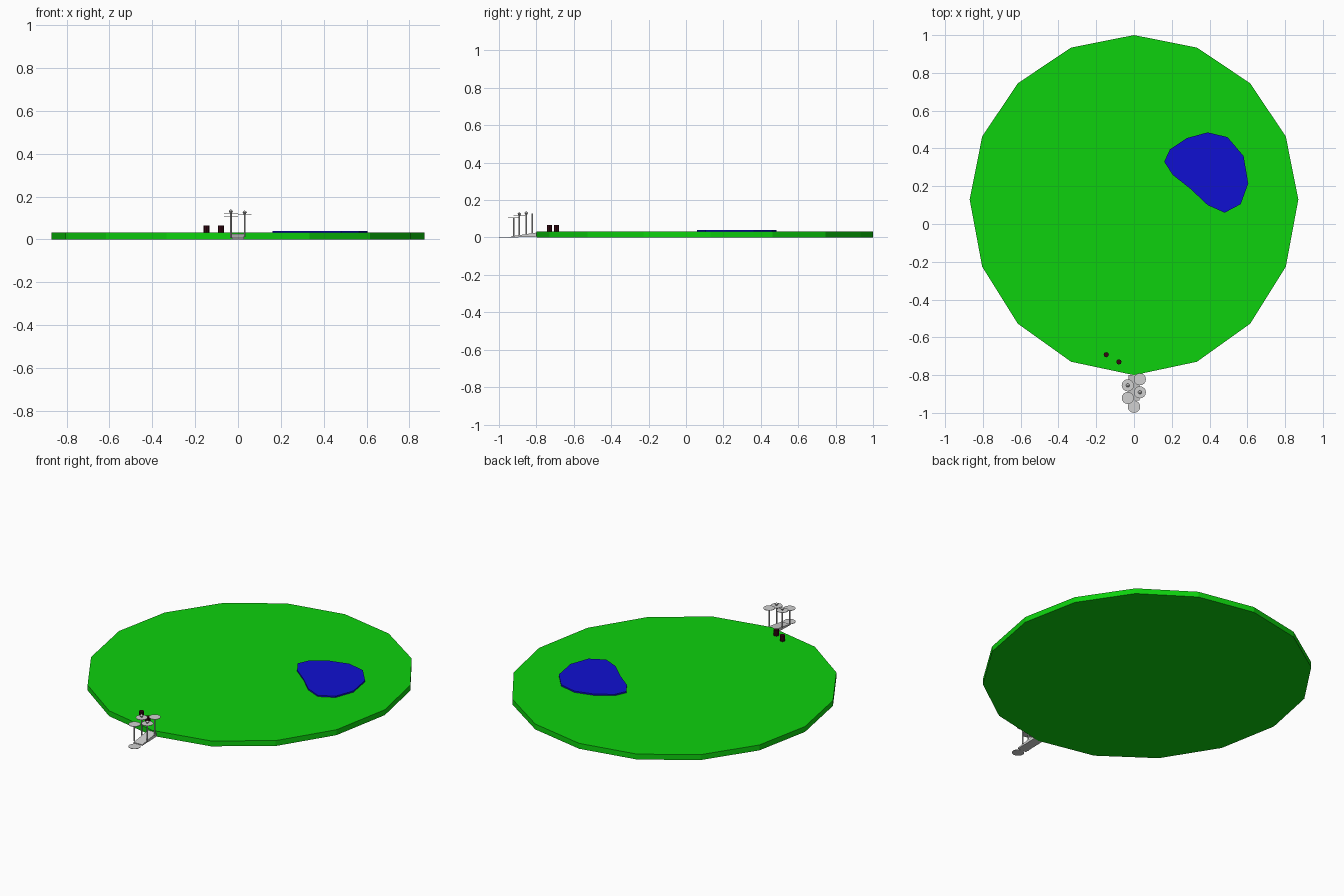
import bpy, bmesh, math
from mathutils import Vector

cube = bpy.data.objects.get("Cube")
if cube:
    bpy.data.objects.remove(cube, do_unlink=True)


def material(name, rgb):
    m = bpy.data.materials.new(name)
    m.use_nodes = True
    m.diffuse_color = (*rgb, 1)
    m.node_tree.nodes["Principled BSDF"].inputs["Base Color"].default_value = (*rgb, 1)
    return m


GREEN = material("grass green", (0.004, 0.64, 0.004))
BLUE = material("water blue", (0.005, 0.005, 0.64))
GREY = material("pale grey", (0.64, 0.64, 0.64))
MAROON = material("dark maroon", (0.035, 0.002, 0.006))


def finish(name, bm, mat):
    bmesh.ops.recalc_face_normals(bm, faces=bm.faces)
    mesh = bpy.data.meshes.new(name)
    bm.to_mesh(mesh)
    bm.free()
    mesh.materials.append(mat)
    obj = bpy.data.objects.new(name, mesh)
    bpy.context.collection.objects.link(obj)
    return obj


def slab(name, outline, z0, z1, mat):
    """Extrude a flat outline straight up from z0 to z1."""
    bm = bmesh.new()
    face = bm.faces.new([bm.verts.new((x, y, z0)) for x, y in outline])
    top = bmesh.ops.extrude_face_region(bm, geom=[face])["geom"]
    bmesh.ops.translate(bm, vec=(0, 0, z1 - z0),
                        verts=[g for g in top if isinstance(g, bmesh.types.BMVert)])
    return finish(name, bm, mat)


def column(name, x, y, z0, z1, r, mat, sides=12, r_top=None):
    """Upright cylinder or cone between two heights."""
    bm = bmesh.new()
    bmesh.ops.create_cone(bm, cap_ends=True, segments=sides, radius1=r,
                          radius2=r if r_top is None else r_top, depth=z1 - z0)
    bmesh.ops.translate(bm, vec=(x, y, (z0 + z1) / 2), verts=bm.verts)
    return finish(name, bm, mat)


# Island: sixteen sides, front half stretched a little towards the jetty
TOP = 0.032
outline = []
for i in range(16):
    a = i * math.tau / 16
    s = math.sin(a)
    outline.append((0.87 * math.cos(a), 0.13 + s * (0.87 if s > 0 else 0.93)))
slab("island", outline, 0, TOP, GREEN)

# Pond
pond = [(0.16, 0.33), (0.19, 0.395), (0.28, 0.455), (0.39, 0.485),
        (0.495, 0.46), (0.58, 0.36), (0.605, 0.215), (0.565, 0.105),
        (0.48, 0.06), (0.39, 0.10), (0.30, 0.185), (0.205, 0.26)]
slab("pond", pond, TOP - 0.002, 0.04, BLUE)

# Two stumps on the shore
for i, (x, y) in enumerate([(-0.147, -0.692), (-0.08, -0.73)]):
    column(f"stump_{i + 1}", x, y, TOP - 0.002, 0.066, 0.014, MAROON, 8)

# Sloping ramp from the water up to the island
bm = bmesh.new()
profile = [(-0.935, 0.0), (-0.80, 0.004), (-0.80, 0.026), (-0.935, 0.006)]
face = bm.faces.new([bm.verts.new((-0.028, y, z)) for y, z in profile])
side = bmesh.ops.extrude_face_region(bm, geom=[face])["geom"]
bmesh.ops.translate(bm, vec=(0.056, 0, 0),
                    verts=[g for g in side if isinstance(g, bmesh.types.BMVert)])
finish("ramp", bm, GREY)

# Landing disc at the foot of the ramp
column("landing_disc", 0, -0.967, 0, 0.002, 0.033, GREY, 16)

# Posts carrying flat discs, alternating sides and rising towards the island
posts = [(-0.033, -0.921, 0.105, 0), (0.031, -0.891, 0.115, 0.135),
         (-0.033, -0.854, 0.119, 0.141), (0.031, -0.822, 0.127, 0)]
for i, (x, y, z, tip) in enumerate(posts, 1):
    foot = 0.004 + (y + 0.935) * 0.15
    column(f"post_{i}", x, y, foot, z, 0.004, GREY, 8)
    column(f"post_disc_{i}", x, y, z, z + 0.002, 0.032, GREY, 16)
    if tip:  # pointed finial on the two middle posts
        mid = (z + tip) / 2 + 0.002
        column(f"finial_base_{i}", x, y, z + 0.002, mid, 0.004, GREY, 8, 0.010)
        column(f"finial_tip_{i}", x, y, mid, tip, 0.010, GREY, 8, 0.001)
